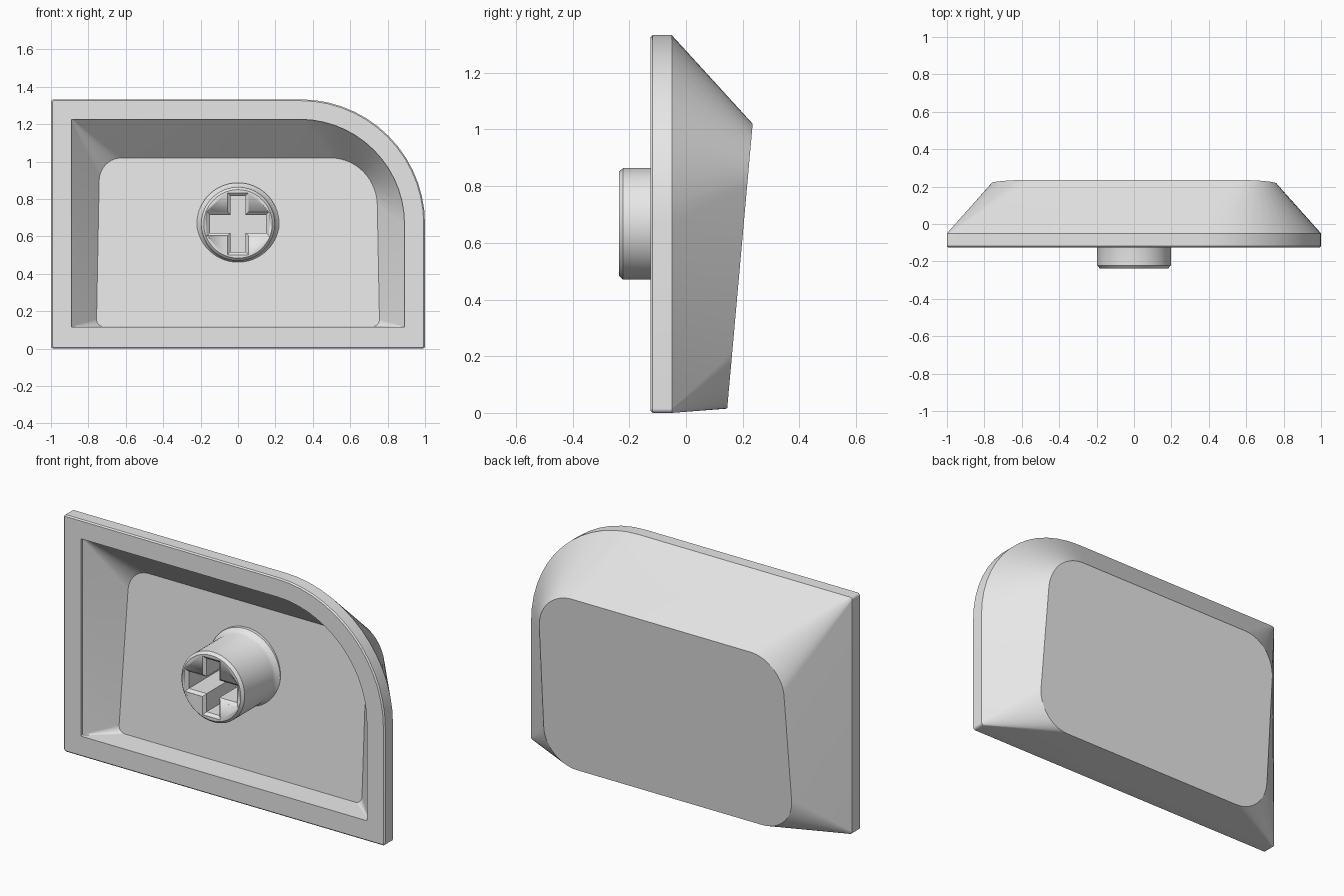
import bpy
import bmesh
from math import sin, cos, pi, radians

if "Cube" in bpy.data.objects:
    bpy.data.objects.remove(bpy.data.objects["Cube"], do_unlink=True)

grey = bpy.data.materials.new("light_grey_plastic")
grey.use_nodes = True
COLOUR = (0.8, 0.8, 0.8, 1)
grey.diffuse_color = COLOUR
grey.node_tree.nodes["Principled BSDF"].inputs["Base Color"].default_value = COLOUR

ARC = 14           # segments per rounded corner
STEM_Z = 0.667     # height of the stem axis


def outline(half, bottom, top, radii, taper=0.0):
    """Rounded rectangle in xz; radii run bottom left, bottom right, top right, top left."""
    corners = [(-half, bottom, 1, 1), (half, bottom, -1, 1),
               (half, top, -1, -1), (-half, top, 1, -1)]
    points = []
    for i, ((x, z, sx, sz), r) in enumerate(zip(corners, radii)):
        for k in range(ARC + 1):
            a = pi + (i + k / ARC) * pi / 2
            px = x + sx * r + r * cos(a)
            pz = z + sz * r + r * sin(a)
            points.append((px * (1 - taper * (pz - bottom)), pz))
    return points


def circle(radius, count=64):
    return [(radius * cos(2 * pi * i / count), STEM_Z + radius * sin(2 * pi * i / count))
            for i in range(count)]


def cross(grow):
    """Plus-shaped slot outline, widened by grow."""
    arm, wide, slim = 0.15 + grow, 0.048 + grow, 0.04 + grow
    quarter = [(arm, wide), (slim, wide), (slim, arm)]
    points = []
    for sx, sz in ((1, 1), (-1, 1), (-1, -1), (1, -1)):
        part = quarter if sx * sz > 0 else quarter[::-1]
        points += [(sx * x, STEM_Z + sz * z) for x, z in part]
    return points


def loft(name, rings):
    """Skin a list of (outline, depth rule) rings and cap both ends."""
    bm = bmesh.new()
    loops = [[bm.verts.new((x, depth(z), z)) for x, z in pts] for pts, depth in rings]
    for a, b in zip(loops, loops[1:]):
        for i in range(len(a)):
            j = (i + 1) % len(a)
            bm.faces.new((a[i], a[j], b[j], b[i]))
    bm.faces.new(loops[0])
    bm.faces.new(loops[-1])
    bmesh.ops.recalc_face_normals(bm, faces=bm.faces[:])
    mesh = bpy.data.meshes.new(name)
    bm.to_mesh(mesh)
    bm.free()
    mesh.materials.append(grey)
    mesh.shade_smooth()
    mesh.set_sharp_from_angle(angle=radians(30))
    obj = bpy.data.objects.new(name, mesh)
    bpy.context.collection.objects.link(obj)
    return obj


def flat(y):
    return lambda z: y


def back_plane(z):
    return 0.144 + 0.0895 * z


def floor_plane(z):
    return 0.01 + 0.08 * z


# Hollow shell: sloped back, skirt, rim, then the inside walls and floor
rim = outline(1, 0, 1.333, (0.015, 0.015, 0.667, 0.015))
rim_edge = outline(0.993, 0.007, 1.326, (0.01, 0.01, 0.66, 0.01))
opening = outline(0.89, 0.115, 1.226, (0.004, 0.004, 0.56, 0.004))
loft("cap_shell", [
    (outline(0.775, 0.015, 1.02, (0.2, 0.2, 0.22, 0.2), 0.02), back_plane),
    (rim, flat(-0.05)),
    (rim, flat(-0.118)),
    (rim_edge, flat(-0.125)),
    (opening, flat(-0.125)),
    (opening, flat(-0.11)),
    (outline(0.757, 0.118, 1.02, (0.04, 0.04, 0.25, 0.12), 0.025), floor_plane),
])

# Round stem with a chamfered tip and a flared foot
stem = loft("stem", [
    (circle(0.183), flat(-0.237)),
    (circle(0.197), flat(-0.222)),
    (circle(0.197), flat(0.03)),
    (circle(0.203), flat(0.045)),
    (circle(0.22), flat(0.062)),
    (circle(0.22), flat(0.1)),
])

# Cross-shaped slot with a chamfered mouth
slot = loft("slot_cutter", [
    (cross(0.015), flat(-0.3)),
    (cross(0.015), flat(-0.236)),
    (cross(0), flat(-0.222)),
    (cross(0), flat(0.04)),
])
slot.hide_render = True
slot.display_type = 'WIRE'
cut = stem.modifiers.new("cross_slot", 'BOOLEAN')
cut.operation = 'DIFFERENCE'
cut.solver = 'EXACT'
cut.object = slot
